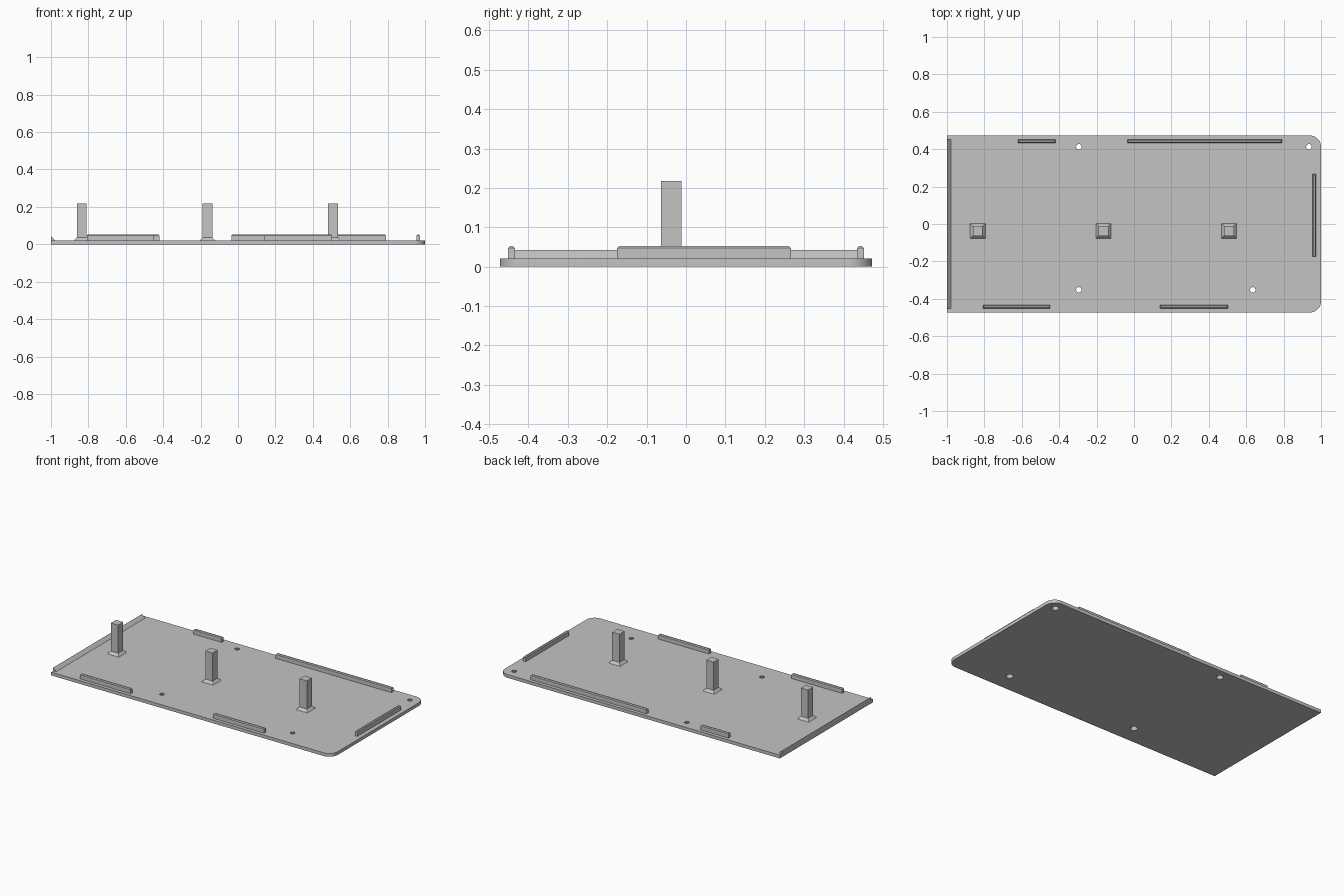
import bpy
import bmesh
import math

if "Cube" in bpy.data.objects:
    bpy.data.objects.remove(bpy.data.objects["Cube"])

grey = bpy.data.materials.new("plain_grey")
grey.diffuse_color = (0.55, 0.55, 0.55, 1)
grey.use_nodes = True
grey.node_tree.nodes["Principled BSDF"].inputs["Base Color"].default_value = grey.diffuse_color

PLATE_TOP = 0.021
HALF_Y = 0.473


def make_object(name, bm):
    bmesh.ops.recalc_face_normals(bm, faces=bm.faces[:])
    mesh = bpy.data.meshes.new(name)
    bm.to_mesh(mesh)
    bm.free()
    mesh.materials.append(grey)
    obj = bpy.data.objects.new(name, mesh)
    bpy.context.collection.objects.link(obj)
    return obj


def prism(name, points, offset):
    """Extrude a closed outline of 3D points along an offset vector."""
    bm = bmesh.new()
    face = bm.faces.new([bm.verts.new(p) for p in points])
    extruded = bmesh.ops.extrude_face_region(bm, geom=[face])
    moved = [g for g in extruded["geom"] if isinstance(g, bmesh.types.BMVert)]
    bmesh.ops.translate(bm, verts=moved, vec=offset)
    return make_object(name, bm)


def add_frustum(bm, x, y, z0, z1, low, high):
    """Square block with half widths low (bottom) and high (top)."""
    rings = []
    for z, h in ((z0, low), (z1, high)):
        rings.append([bm.verts.new((x + sx * h, y + sy * h, z))
                      for sx, sy in ((-1, -1), (1, -1), (1, 1), (-1, 1))])
    bm.faces.new(rings[0])
    bm.faces.new(rings[1])
    for i in range(4):
        j = (i + 1) % 4
        bm.faces.new((rings[0][i], rings[0][j], rings[1][j], rings[1][i]))


# Base plate: square corners on the left, rounded corners on the right
R = 0.06
outline = [(-1, HALF_Y, 0), (-1, -HALF_Y, 0)]
for cy, start in ((-HALF_Y + R, -90), (HALF_Y - R, 0)):
    for i in range(13):
        a = math.radians(start + i * 7.5)
        outline.append((1 - R + R * math.cos(a), cy + R * math.sin(a), 0))
plate = prism("base_plate", outline, (0, 0, PLATE_TOP))

# Screw holes, widening towards the underside
for i, (x, y) in enumerate([(-0.295, 0.413), (0.935, 0.413),
                            (-0.295, -0.352), (0.635, -0.352)]):
    bpy.ops.mesh.primitive_cone_add(vertices=24, radius1=0.0245, radius2=0.0125,
                                    depth=0.031, location=(x, y, 0.0105))
    cutter = bpy.context.object
    cutter.name = f"hole_cutter_{i + 1}"
    cutter.data.materials.append(grey)
    cutter.hide_render = True
    cutter.hide_set(True)
    cut = plate.modifiers.new(f"screw_hole_{i + 1}", 'BOOLEAN')
    cut.operation = 'DIFFERENCE'
    cut.solver = 'EXACT'
    cut.object = cutter

# Bake the holes, then remove the cutters
graph = bpy.context.evaluated_depsgraph_get()
baked = bpy.data.meshes.new_from_object(plate.evaluated_get(graph))
plate.modifiers.clear()
plate.data = baked
for obj in [o for o in bpy.data.objects if o.name.startswith("hole_cutter")]:
    bpy.data.objects.remove(obj)
bpy.ops.object.select_all(action='DESELECT')
plate.select_set(True)
bpy.context.view_layer.objects.active = plate
bpy.ops.object.shade_smooth_by_angle(angle=math.radians(30))

# Wedge lip along the left edge
prism("left_lip", [(-1, -0.452, PLATE_TOP), (-0.979, -0.452, PLATE_TOP),
                   (-1, -0.452, 0.042)], (0, 0.904, 0))

# Locating rails with chamfered top edges
rails = [("back_rail_short", -0.62, -0.42, 0.434, 0.452),
         ("back_rail_long", -0.035, 0.79, 0.434, 0.452),
         ("front_rail_left", -0.808, -0.448, -0.452, -0.434),
         ("front_rail_right", 0.14, 0.502, -0.452, -0.434),
         ("right_rail", 0.955, 0.973, -0.175, 0.267)]
for name, x0, x1, y0, y1 in rails:
    base = [(x0, y0), (x1, y0), (x1, y1), (x0, y1)]
    rail = prism(name, [(x, y, PLATE_TOP) for x, y in base],
                 (0, 0, 0.052 - PLATE_TOP))
    bm = bmesh.new()
    bm.from_mesh(rail.data)
    top = [e for e in bm.edges if all(v.co.z > 0.05 for v in e.verts)]
    bmesh.ops.bevel(bm, geom=top, offset=0.005, segments=1, affect='EDGES')
    bm.to_mesh(rail.data)
    bm.free()

# Square posts, each on a sloped foot
for i, x in enumerate((-0.836, -0.163, 0.508)):
    bm = bmesh.new()
    add_frustum(bm, x, -0.037, PLATE_TOP, 0.037, 0.041, 0.026)
    make_object(f"post_foot_{i + 1}", bm)
    bm = bmesh.new()
    add_frustum(bm, x, -0.037, 0.037, 0.218, 0.026, 0.026)
    make_object(f"post_{i + 1}", bm)
